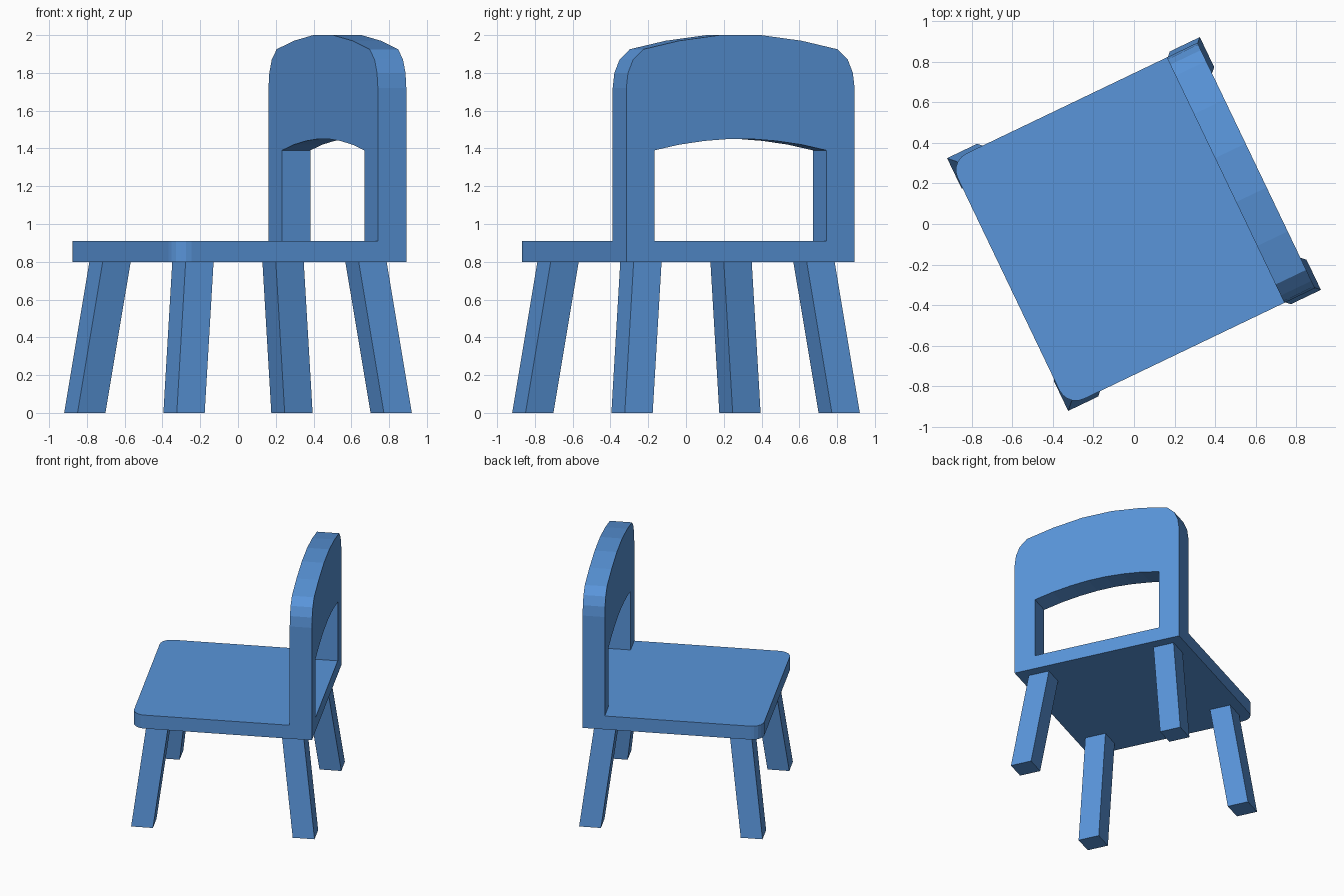
import bpy, bmesh
from math import radians, sin, cos, pi
from mathutils import Vector, Matrix

if "Cube" in bpy.data.objects:
    bpy.data.objects.remove(bpy.data.objects["Cube"])

# The chair is built with its back towards +x, then turned about z
TURN = Matrix.Rotation(radians(25.6), 4, 'Z')

blue = bpy.data.materials.new("blue_paint")
blue.diffuse_color = (0.1, 0.3, 0.7, 1)
blue.use_nodes = True
blue.node_tree.nodes["Principled BSDF"].inputs["Base Color"].default_value = blue.diffuse_color


def finish(name, bm):
    bmesh.ops.recalc_face_normals(bm, faces=bm.faces[:])
    bm.transform(TURN)
    mesh = bpy.data.meshes.new(name)
    bm.to_mesh(mesh)
    bm.free()
    mesh.materials.append(blue)
    bpy.context.collection.objects.link(bpy.data.objects.new(name, mesh))


def slab(name, loops, offset):
    """Fill an outline (with optional hole loops) and extrude it."""
    bm = bmesh.new()
    edges = []
    for loop in loops:
        vs = [bm.verts.new(p) for p in loop]
        edges += [bm.edges.new((a, b)) for a, b in zip(vs, vs[1:] + vs[:1])]
    bmesh.ops.triangle_fill(bm, edges=edges, use_beauty=True)
    ext = bmesh.ops.extrude_face_region(bm, geom=bm.faces[:], use_keep_orig=True)
    moved = [g for g in ext["geom"] if isinstance(g, bmesh.types.BMVert)]
    bmesh.ops.translate(bm, verts=moved, vec=Vector(offset))
    finish(name, bm)


def mirrored(half):
    """Complete a right-hand profile (bottom to top) on the left."""
    return half + [(-y, z) for y, z in reversed(half)]


# Seat: board with rounded front corners
F, W, R, N = -0.685, 0.67, 0.09, 5
corner = [(F + R - R * sin(pi / 2 * i / N), W - R + R * cos(pi / 2 * i / N))
          for i in range(N + 1)]
outline = [(0.5, W)] + corner
outline += [(x, -y) for x, y in reversed(outline)]
slab("seat", [[(x, y, 0.80) for x, y in outline]], (0, 0, 0.11))

# Backrest: arched panel with an arched opening
outer = mirrored([(0.67, 0.80), (0.67, 1.72), (0.66, 1.80), (0.63, 1.87),
                  (0.57, 1.925), (0.36, 1.97), (0.12, 2.0)])
opening = mirrored([(0.505, 0.91), (0.505, 1.39), (0.36, 1.42),
                    (0.21, 1.44), (0.07, 1.45)])
slab("backrest", [[(0.5, y, z) for y, z in loop] for loop in (outer, opening)],
     (0.167, 0, 0))


# Legs: square posts splayed outwards towards the floor
def leg(name, sx, sy):
    bm = bmesh.new()
    bmesh.ops.create_cube(bm, size=1)
    for v in bm.verts:
        c = 0.508 if v.co.z > 0 else 0.608
        v.co = (sx * c + v.co.x * 0.164, sy * c + v.co.y * 0.164,
                0.80 if v.co.z > 0 else 0)
    finish(name, bm)


for end, sx in (("front", -1), ("back", 1)):
    for side, sy in (("left", 1), ("right", -1)):
        leg(f"{end}_{side}_leg", sx, sy)
